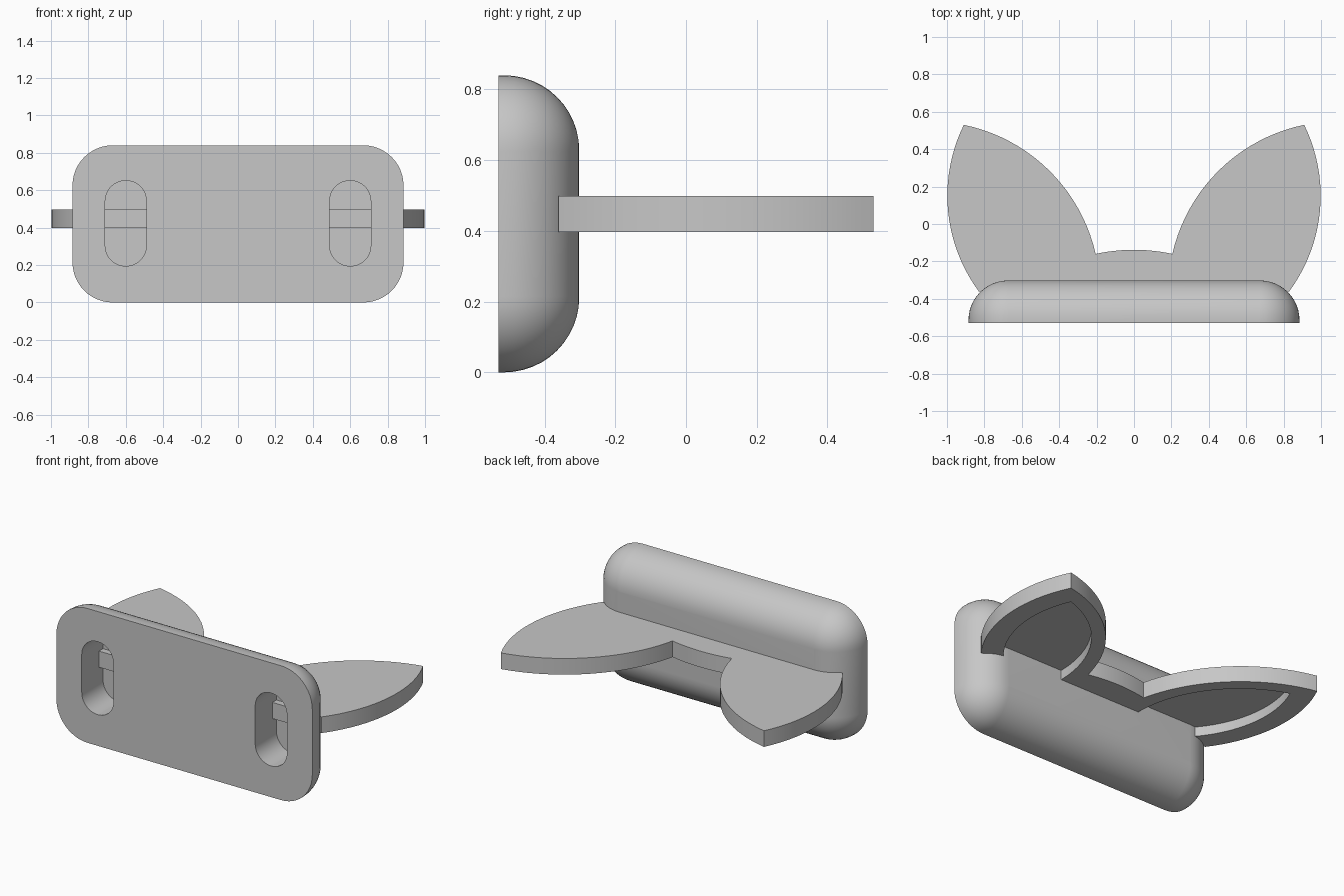
import bpy, bmesh, math
from mathutils import Vector

cube = bpy.data.objects.get("Cube")
if cube:
    bpy.data.objects.remove(cube)

grey = bpy.data.materials.new("plain grey")
grey.use_nodes = True
GREY = (0.57, 0.57, 0.57, 1)
grey.diffuse_color = GREY
grey.node_tree.nodes["Principled BSDF"].inputs["Base Color"].default_value = GREY


def make_object(name, rings):
    """Skin equal-length rings of points and cap both ends."""
    bm = bmesh.new()
    loops = [[bm.verts.new(p) for p in ring] for ring in rings]
    n = len(loops[0])
    for a, b in zip(loops, loops[1:]):
        for i in range(n):
            j = (i + 1) % n
            bm.faces.new((a[i], a[j], b[j], b[i]))
    bm.faces.new(loops[0])
    bm.faces.new(loops[-1])
    bmesh.ops.recalc_face_normals(bm, faces=bm.faces)
    mesh = bpy.data.meshes.new(name)
    bm.to_mesh(mesh)
    bm.free()
    mesh.materials.append(grey)
    obj = bpy.data.objects.new(name, mesh)
    bpy.context.collection.objects.link(obj)
    return obj


def rounded_rect(cx, cz, hx, hz, r, y, steps=12):
    pts = []
    for k, (sx, sz) in enumerate(((1, 1), (-1, 1), (-1, -1), (1, -1))):
        for i in range(steps + 1):
            a = math.pi / 2 * (k + i / steps)
            pts.append((cx + sx * (hx - r) + r * math.cos(a), y,
                        cz + sz * (hz - r) + r * math.sin(a)))
    return pts


def arc(p, q, sagitta, steps=20):
    """Circular arc from p to q, bulging to the right of travel."""
    p, q = Vector(p), Vector(q)
    d = q - p
    normal = Vector((d.y, -d.x)).normalized()
    half = 2 * math.atan(2 * sagitta / d.length)
    radius = d.length / 2 / math.sin(half)
    centre = (p + q) / 2 + normal * (sagitta - radius)
    pts = []
    for i in range(steps + 1):
        a = half * (2 * i / steps - 1)
        pts.append(centre + radius * (normal * math.cos(a) + d.normalized() * math.sin(a)))
    return pts


def prism(name, outline, z0, z1):
    return make_object(name, [[(p[0], p[1], z) for p in outline] for z in (z0, z1)])


def cut(target, cutter):
    cutter.hide_render = True
    mod = target.modifiers.new("cut", 'BOOLEAN')
    mod.object = cutter
    mod.operation = 'DIFFERENCE'
    mod.solver = 'EXACT'
    bpy.context.view_layer.objects.active = target
    bpy.ops.object.modifier_apply(modifier=mod.name)
    bpy.data.objects.remove(cutter)


# Body: rounded block, flat in front, with a full round along the back edge
HX, HZ, CORNER, ROUND = 0.885, 0.42, 0.215, 0.212
FRONT, BACK = -0.53, -0.302
rings = [rounded_rect(0, HZ, HX, HZ, CORNER, FRONT)]
for i in range(13):
    a = math.pi / 2 * i / 12
    inset = ROUND * (1 - math.cos(a))
    rings.append(rounded_rect(0, HZ, HX - inset, HZ - inset, CORNER - inset,
                              BACK - ROUND + ROUND * math.sin(a)))
body = make_object("body", rings)

# Blind slots in the front
for side in (1, -1):
    cut(body, make_object("slot_cutter", [
        rounded_rect(side * 0.6, 0.423, 0.11, 0.228, 0.109, y) for y in (-0.7, -0.32)]))

# Ear plate: two leaf-shaped ears joined by a curved bridge
EAR_FRONT, Z0, Z1 = -0.36, 0.397, 0.498
tip, root = (0.91, 0.53), (0.205, -0.16)
ear = arc((0.83, EAR_FRONT), tip, 0.125) + arc(tip, root, 0.145)[1:]
bridge = arc(root, (-root[0], root[1]), 0.022, 12)[1:-1]
mirrored = [(-p[0], p[1]) for p in reversed(ear)]
ear_plate = prism("ear_plate", ear + bridge + mirrored, Z0, Z1)

# Recess under each ear, leaving a rim around it
recess_tip = (0.81, 0.41)
recess = (arc((0.705, -0.31), recess_tip, 0.105)
          + arc(recess_tip, (0.285, -0.31), 0.145)[1:])
for side in (1, -1):
    outline = [(side * p[0], p[1]) for p in recess]
    cut(ear_plate, prism("recess_cutter", outline, Z0 - 0.1, Z0 + 0.06))

# Smooth shading with crisp edges
bpy.ops.object.select_all(action='DESELECT')
for obj in (body, ear_plate):
    obj.select_set(True)
bpy.context.view_layer.objects.active = body
bpy.ops.object.shade_smooth_by_angle(angle=math.radians(30))
